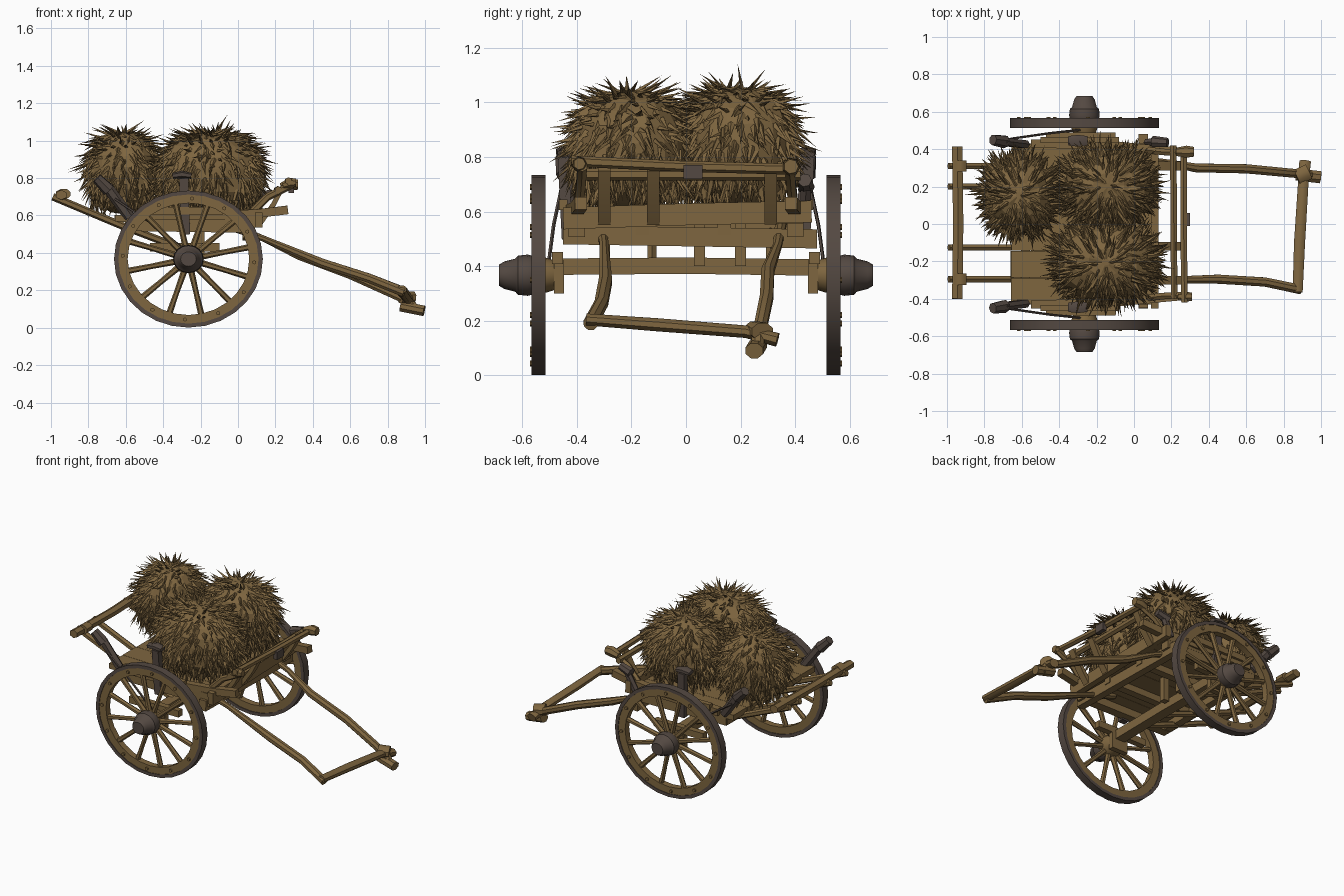
import bpy, math, random
from mathutils import Vector

if "Cube" in bpy.data.objects:
    bpy.data.objects.remove(bpy.data.objects["Cube"])
random.seed(4)

def material(name, rgb):
    m = bpy.data.materials.new(name)
    m.diffuse_color = (*rgb, 1)
    m.use_nodes = True
    m.node_tree.nodes["Principled BSDF"].inputs["Base Color"].default_value = m.diffuse_color
    return m

WOOD = material("weathered wood", (0.21, 0.132, 0.05))
HAY = material("dry hay", (0.208, 0.131, 0.05))
IRON = material("dark iron", (0.088, 0.066, 0.054))

def make(name, verts, faces, mat):
    me = bpy.data.meshes.new(name)
    me.from_pydata([tuple(v) for v in verts], [], faces)
    me.materials.append(mat)
    ob = bpy.data.objects.new(name, me)
    bpy.context.collection.objects.link(ob)
    return ob

def skin(rings, n):
    """Faces joining consecutive rings of n points, capped at both ends."""
    f = [(i*n + j, i*n + (j+1) % n, (i+1)*n + (j+1) % n, (i+1)*n + j)
         for i in range(rings-1) for j in range(n)]
    return f + [tuple(reversed(range(n))), tuple(range((rings-1)*n, rings*n))]

def beam(name, pts, w, h=None, mat=WOOD, n=4, taper=None):
    """Sweep a box (n=4) or round section of half sizes w, h along points."""
    h = h or w
    pts = [Vector(p) for p in pts]
    taper = taper or [1]*len(pts)
    verts = []
    for i, p in enumerate(pts):
        d = (pts[min(i+1, len(pts)-1)] - pts[max(i-1, 0)]).normalized()
        up = Vector((0, 0, 1)) if abs(d.z) < 0.8 else Vector((1, 0, 0))
        s = d.cross(up).normalized()
        u = s.cross(d)
        k = 1.414 if n == 4 else 1
        for j in range(n):
            a = 2*math.pi*(j+0.5)/n
            verts.append(p + s*math.cos(a)*w*k*taper[i] + u*math.sin(a)*h*k*taper[i])
    # reversed so that the faces point outward
    return make(name, verts, [tuple(reversed(q)) for q in skin(len(pts), n)]
                if s.cross(u).dot(d) < 0 else skin(len(pts), n), mat)

CX, CZ, SQ = -0.265, 0.367, 0.92   # wheel centre and slight vertical squash

def lathe(name, prof, sy, mat, n=28, ring=False):
    """Spin (radius, y) points round the axle; ring closes the profile."""
    verts = [(CX + r*math.cos(2*math.pi*j/n), sy*y, CZ + SQ*r*math.sin(2*math.pi*j/n))
             for r, y in prof for j in range(n)]
    k = len(prof)
    f = skin(k, n)
    if ring:
        f = f[:-2] + [((k-1)*n+j, (k-1)*n+(j+1) % n, (j+1) % n, j) for j in range(n)]
    if sy < 0:
        f = [tuple(reversed(q)) for q in f]
    return make(name, verts, [tuple(reversed(q)) for q in f], mat)

# wheels
for s in (-1, 1):
    lathe("wheel_tyre", [(0.375, 0.514), (0.398, 0.514), (0.398, 0.566), (0.375, 0.566)], s, IRON, ring=True)
    lathe("wheel_felloe", [(0.325, 0.519), (0.38, 0.519), (0.38, 0.562), (0.325, 0.562)], s, WOOD, ring=True)
    lathe("hub_inner", [(0.05, 0.46), (0.062, 0.49), (0.075, 0.53), (0.078, 0.59)], s, WOOD, 16)
    lathe("hub_cap", [(0.078, 0.565), (0.082, 0.58), (0.078, 0.615), (0.066, 0.625), (0.055, 0.665),
                      (0.042, 0.685)], s, IRON, 16)
    for i in range(12):
        a = math.radians(30*i + 12)
        c, d = math.cos(a), math.sin(a)*SQ
        at = lambda r, y: (CX + c*r, s*y, CZ + d*r)
        beam("wheel_spoke", [at(0.05, 0.545), at(0.2, 0.542), at(0.335, 0.54)], 0.018, 0.016,
             taper=[1.1, 0.9, 1.05], n=6)
        c, d = math.cos(a+0.26), math.sin(a+0.26)*SQ
        beam("felloe_stud", [at(0.352, 0.555), at(0.352, 0.571)], 0.011, n=6)

# axle and its bolsters
beam("axle", [(CX, -0.49, 0.398), (CX, 0, 0.402), (CX, 0.49, 0.395)], 0.035, 0.03)
for s in (-1, 1):
    beam("axle_bolster", [(-0.47, s*0.47, 0.43), (-0.10, s*0.47, 0.43)], 0.02, 0.022)
    beam("axle_block", [(CX-0.06, s*0.465, 0.36), (CX+0.06, s*0.465, 0.36)], 0.018, 0.06)
for y in (0.05, 0.20):
    beam("under_strut", [(-0.2, y, 0.40), (-0.2, y, 0.56)], 0.02)

# bed planks, sills and cross beams
for i in range(6):
    y = -0.36 + i*0.144
    beam("floor_plank", [(-0.66 + random.uniform(0, .01), y, 0.585), (0.10, y, 0.575)], 0.071, 0.018)
for s in (-1, 1):
    beam("bed_sill", [(-0.60, s*0.40, 0.545), (0.09, s*0.40, 0.535)], 0.03, 0.028)
    beam("side_rail", [(-0.55, s*0.43, 0.60), (-0.1, s*0.42, 0.60), (0.1, s*0.40, 0.61),
                       (0.265, s*0.385, 0.63)], 0.022, 0.023)
    beam("side_slat", [(-0.5, s*0.45, 0.625), (-0.08, s*0.45, 0.625)], 0.016, 0.02)
for y in (-0.16, 0.14):
    beam("floor_joist", [(-0.55, y, 0.545), (0.08, y, 0.54)], 0.025, 0.025)
beam("lower_cross_beam", [(0.05, -0.45, 0.515), (0.05, 0.48, 0.50)], 0.025, 0.035)
beam("front_board", [(0.11, -0.45, 0.575), (0.11, 0, 0.59), (0.11, 0.46, 0.60)], 0.02, 0.04)
beam("rear_cross_beam", [(-0.58, -0.40, 0.545), (-0.58, 0.42, 0.545)], 0.025)

# tail rack
for y in (-0.295, -0.125, 0.20, 0.31):
    beam("tail_bar", [(-0.99, y, 0.70), (-0.62, y, 0.545), (-0.28, y, 0.415)], 0.019, 0.02, n=6)
beam("tail_rail", [(-0.945, -0.40, 0.71), (-0.94, 0.0, 0.705), (-0.945, 0.415, 0.715)], 0.032, 0.027, n=6)
for y in (-0.295, 0.31):
    beam("tail_knob", [(-0.93, y-0.03, 0.715), (-0.93, y+0.03, 0.715)], 0.036, 0.03, n=8)

# front rack
for y in (-0.30, -0.12, 0.31):
    beam("front_rack_post", [(0.12, y, 0.56), (0.19, y, 0.66), (0.24, y, 0.755)], 0.023, 0.013)
beam("front_rack_top_rail", [(0.27, -0.42, 0.785), (0.265, 0.0, 0.765), (0.265, 0.40, 0.755)], 0.02, n=6)
beam("front_rack_lower_rail", [(0.215, -0.40, 0.735), (0.21, 0.42, 0.735)], 0.02, 0.022, n=6)
for s in (-1, 1):
    beam("front_rack_arm", [(0.07, s*0.395, 0.61), (0.16, s*0.385, 0.70), (0.29, s*0.38, 0.765)], 0.02, n=6)
beam("front_rack_knob", [(0.23, 0.385, 0.75), (0.28, 0.385, 0.765), (0.32, 0.385, 0.765)],
     0.034, n=7, taper=[0.7, 1, 0.8])
beam("front_rack_knob", [(0.24, -0.39, 0.76), (0.28, -0.39, 0.775), (0.31, -0.39, 0.775)],
     0.028, n=7, taper=[0.7, 1, 0.8])
beam("front_rack_clamp", [(0.285, -0.01, 0.745), (0.285, 0.06, 0.745)], 0.014, 0.026, mat=IRON)

# shafts and pull bar
beam("left_shaft", [(-0.1, -0.31, 0.56), (0.14, -0.30, 0.475), (0.45, -0.295, 0.345), (0.70, -0.31, 0.265),
                    (0.89, -0.35, 0.19)], 0.023, n=8, taper=[1, 0.75, 1.15, 1.15, 1.2])
beam("right_shaft", [(-0.1, 0.35, 0.57), (0.14, 0.335, 0.475), (0.33, 0.30, 0.385), (0.60, 0.295, 0.285),
                     (0.92, 0.265, 0.14), (0.955, 0.26, 0.085)], 0.023, n=8, taper=[1, 0.75, 1.1, 1.15, 1.1, 1.1])
beam("pull_bar", [(0.875, -0.365, 0.205), (0.885, -0.1, 0.185), (0.905, 0.22, 0.16), (0.915, 0.335, 0.13)],
     0.032, 0.026, n=8, taper=[0.9, 1, 0.95, 1.05])
beam("pull_bar_end", [(0.87, 0.265, 0.115), (0.995, 0.25, 0.09)], 0.035, 0.03, n=8)
beam("pull_bar_lashing", [(0.87, 0.25, 0.165), (0.935, 0.28, 0.16)], 0.045, 0.035, n=8)

# iron stakes and thin braces
for s in (-1, 1):
    beam("side_stake", [(-0.28, s*0.435, 0.50), (-0.29, s*0.45, 0.80)], 0.020, 0.024, mat=IRON)
    beam("side_stake_cap", [(-0.35, s*0.445, 0.812), (-0.30, s*0.445, 0.82), (-0.25, s*0.445, 0.812)], 0.036, 0.02,
         mat=IRON, n=6, taper=[0.8, 1, 0.8])
    beam("rear_stake", [(-0.58, s*0.425, 0.59), (-0.70, s*0.44, 0.755)], 0.024, 0.03, mat=IRON, n=6)
    beam("rear_stake_cap", [(-0.69, s*0.44, 0.735), (-0.755, s*0.45, 0.80)], 0.036, mat=IRON, n=7, taper=[1, 0.8])
    beam("thin_brace", [(-0.66, s*0.455, 0.69), (-0.45, s*0.485, 0.55), (CX, s*0.505, 0.40)], 0.007, mat=IRON, n=5)
beam("front_stake", [(0.07, 0.435, 0.58), (0.13, 0.44, 0.69)], 0.022, mat=IRON, n=6)
beam("front_stake_cap", [(0.10, 0.44, 0.69), (0.18, 0.435, 0.715)], 0.032, mat=IRON, n=7, taper=[1, 0.8])

for o in bpy.context.collection.objects:
    o.select_set(True)
    bpy.context.view_layer.objects.active = o
bpy.ops.object.shade_smooth_by_angle(angle=math.radians(40))

# hay bundles: a squarish dome thatched with drooping flat straws
def hay(name, c, r, count):
    c = Vector(c)
    def surf(d):
        k = sum(abs(q)**2.4 for q in d)**(-1/2.4)
        return c + Vector((d[0]*r[0], d[1]*r[1], d[2]*r[2]))*k
    verts, n, m = [], 20, 12
    for i in range(m):
        t = math.pi*(i+0.3)/(m-0.4)
        for j in range(n):
            a = 2*math.pi*j/n
            d = Vector((math.sin(t)*math.cos(a), math.sin(t)*math.sin(a), -math.cos(t)))
            verts.append(c + (surf(d)-c)*random.uniform(0.97, 1.03))
    faces = skin(m, n)
    for i in range(count):
        z = 1 - 1.7*((i+0.5)/count)**0.9
        a = i*2.39996 + random.uniform(-.2, .2)
        q = math.sqrt(1-z*z)
        d = Vector((q*math.cos(a), q*math.sin(a), z))
        p = c + (surf(d)-c)*0.97
        side = Vector((0, 0, 1)).cross(d).normalized()
        down = side.cross(d)
        down = down if down.z < 0 else -down
        out = random.choice((0.25, 0.35, 0.5, 1.1))
        lean = (d*out + down*random.uniform(0.4, 0.9) + side*random.uniform(-.35, .35)).normalized()
        tip = p + lean*random.uniform(0.07, 0.125)
        v = lean.cross(d).normalized()          # straw width, lies along the surface
        u = v.cross(lean).normalized()          # straw thickness, points outward
        u = u if u.dot(d) > 0 else -u
        w = random.uniform(0.008, 0.015)
        b = len(verts)
        verts += [p + u*0.011, p + v*w, p - u*0.006, p - v*w, tip]
        order = (0, 3, 2, 1) if u.cross(v).dot(lean) < 0 else (0, 1, 2, 3)
        faces += [(b+order[k], b+order[(k+1) % 4], b+4) for k in range(4)]
    make(name, verts, faces, HAY)

hay("rear_hay_bundle", (-0.615, 0.155, 0.83), (0.185, 0.20, 0.215), 480)
hay("right_hay_bundle", (-0.135, 0.205, 0.83), (0.235, 0.19, 0.22), 560)
hay("left_hay_bundle", (-0.15, -0.205, 0.82), (0.27, 0.205, 0.22), 640)
